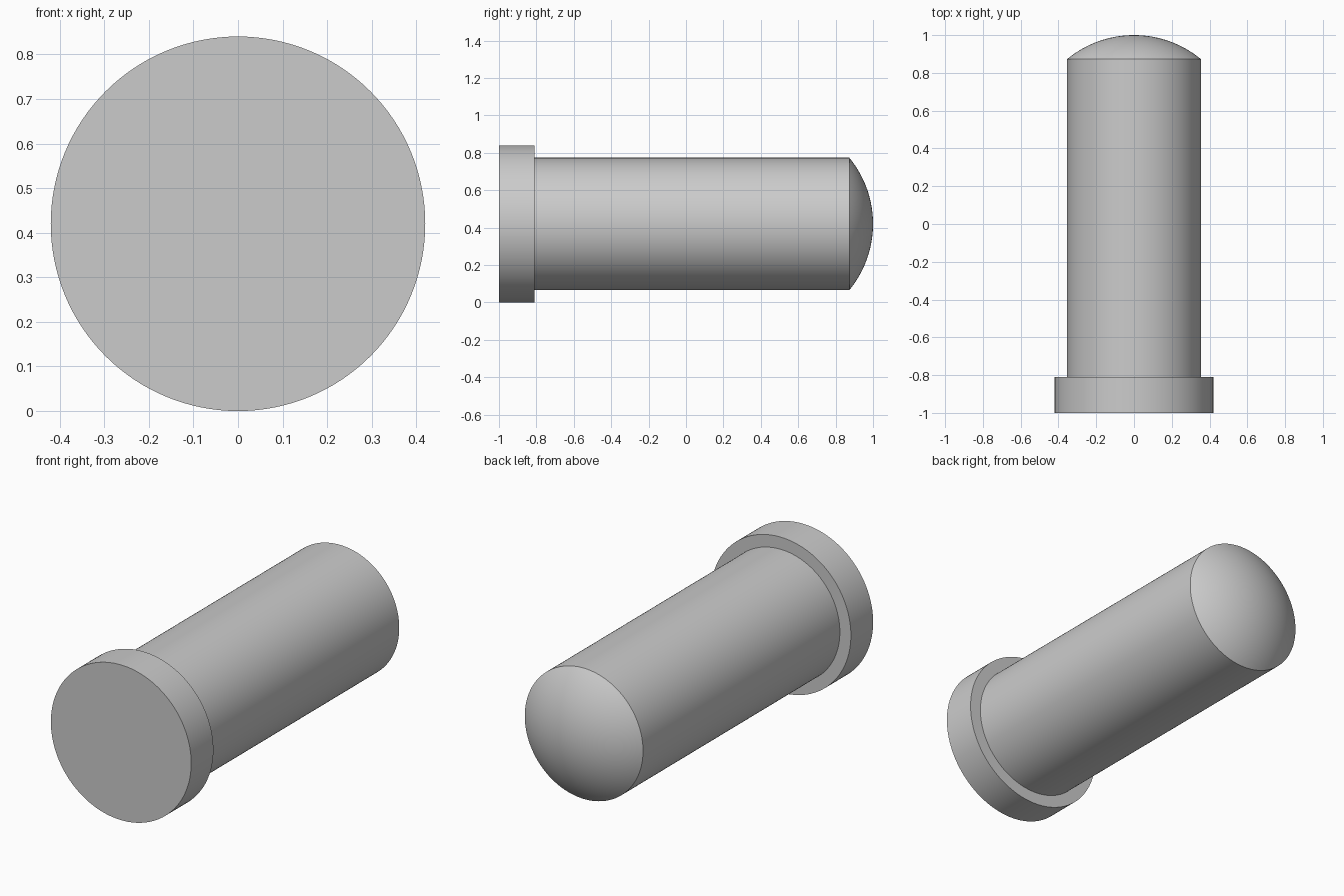
import bpy, bmesh, math
from mathutils import Vector

cube = bpy.data.objects.get("Cube")
if cube:
    bpy.data.objects.remove(cube, do_unlink=True)

HEAD_R, SHAFT_R = 0.42, 0.354
FRONT, HEAD_END, SHAFT_END, TIP = -1.0, -0.81, 0.873, 1.0
SEGMENTS, DOME_STEPS = 128, 20

grey = bpy.data.materials.new("plain grey")
grey.use_nodes = True
colour = (0.6, 0.6, 0.6, 1)
grey.diffuse_color = colour
grey.node_tree.nodes["Principled BSDF"].inputs["Base Color"].default_value = colour

# Half profile (radius, y): flat head, step, straight shaft
profile = [(0, FRONT), (HEAD_R, FRONT), (HEAD_R, HEAD_END),
           (SHAFT_R, HEAD_END), (SHAFT_R, SHAFT_END)]

# Shallow spherical dome closing the shaft
rise = TIP - SHAFT_END
dome_r = (SHAFT_R ** 2 + rise ** 2) / (2 * rise)
half_angle = math.asin(SHAFT_R / dome_r)
for i in range(1, DOME_STEPS + 1):
    a = half_angle * (1 - i / DOME_STEPS)
    profile.append((dome_r * math.sin(a), TIP - dome_r + dome_r * math.cos(a)))

# Revolve the profile around the y axis into one closed solid
bm = bmesh.new()
verts = [bm.verts.new((r, y, 0)) for r, y in profile]
edges = [bm.edges.new(pair) for pair in zip(verts, verts[1:])]
bmesh.ops.spin(bm, geom=verts + edges, cent=Vector(), axis=Vector((0, 1, 0)),
               angle=2 * math.pi, steps=SEGMENTS)
bmesh.ops.remove_doubles(bm, verts=bm.verts, dist=1e-5)
bmesh.ops.recalc_face_normals(bm, faces=bm.faces)

mesh = bpy.data.meshes.new("headed_pin")
bm.to_mesh(mesh)
bm.free()
mesh.materials.append(grey)
pin = bpy.data.objects.new("headed_pin", mesh)
pin.location.z = HEAD_R
bpy.context.collection.objects.link(pin)

# Smooth curved surfaces, sharp rims
bpy.ops.object.select_all(action="DESELECT")
pin.select_set(True)
bpy.context.view_layer.objects.active = pin
bpy.ops.object.shade_smooth_by_angle(angle=math.radians(30))
